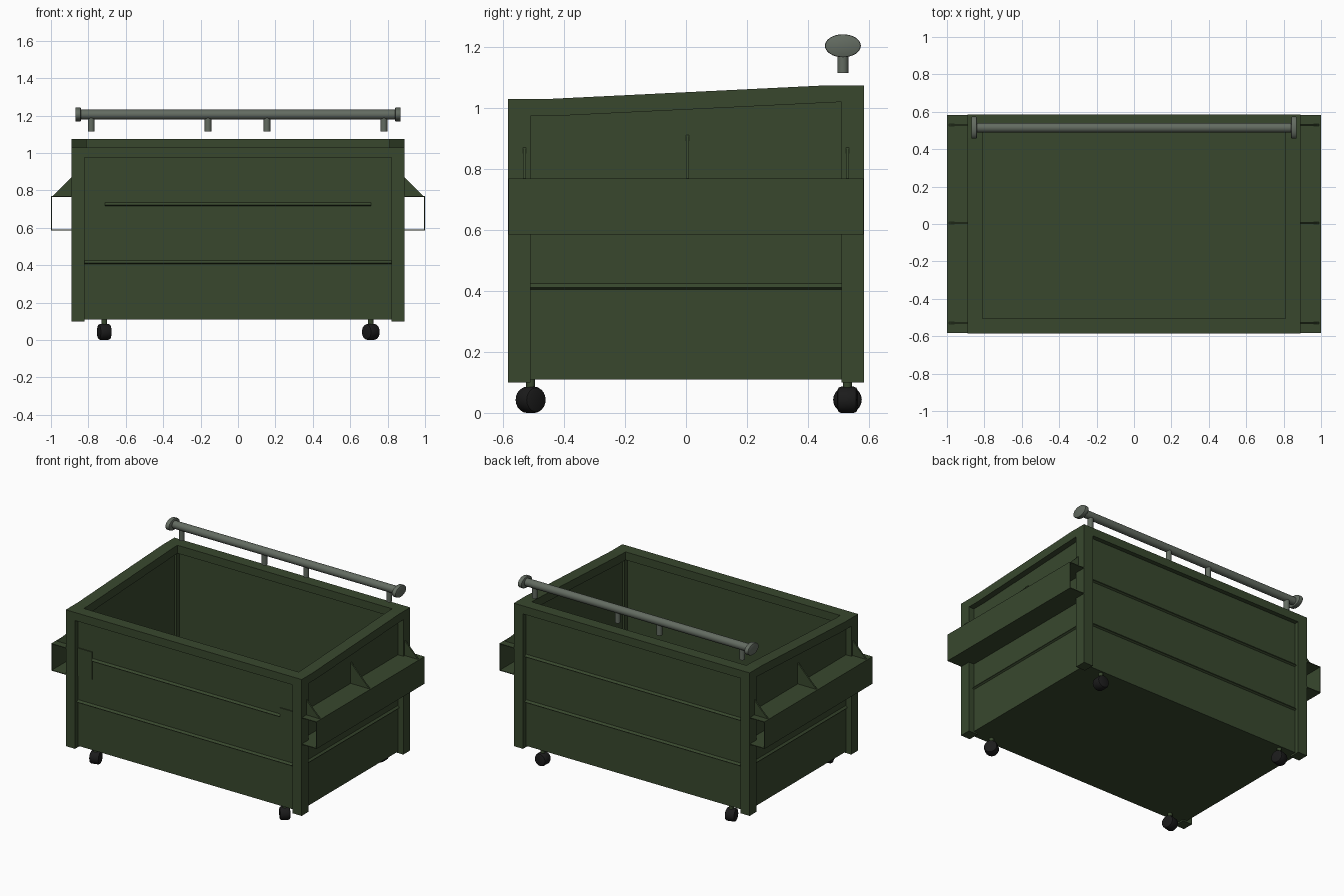
import bpy, bmesh, math
from mathutils import Matrix, Vector

if "Cube" in bpy.data.objects:
    bpy.data.objects.remove(bpy.data.objects["Cube"])


def material(name, rgb):
    m = bpy.data.materials.new(name)
    m.diffuse_color = (*rgb, 1)
    m.use_nodes = True
    m.node_tree.nodes["Principled BSDF"].inputs["Base Color"].default_value = m.diffuse_color
    return m


GREEN = material("dark green paint", (0.040, 0.064, 0.027))
GREY = material("grey metal", (0.125, 0.148, 0.120))
BLACK = material("black rubber", (0.011, 0.011, 0.011))


def finish(name, bm, mat, smooth=False):
    bmesh.ops.recalc_face_normals(bm, faces=bm.faces)
    me = bpy.data.meshes.new(name)
    bm.to_mesh(me)
    bm.free()
    me.materials.append(mat)
    ob = bpy.data.objects.new(name, me)
    bpy.context.collection.objects.link(ob)
    if smooth:
        bpy.ops.object.select_all(action='DESELECT')
        ob.select_set(True)
        bpy.context.view_layer.objects.active = ob
        bpy.ops.object.shade_smooth_by_angle(angle=math.radians(35))
    return ob


def box(name, x0, x1, y0, y1, z0, z1, mat=GREEN):
    bm = bmesh.new()
    bmesh.ops.create_cube(bm, size=1)
    for v in bm.verts:
        v.co = Vector((x1 if v.co.x > 0 else x0, y1 if v.co.y > 0 else y0, z1 if v.co.z > 0 else z0))
    return finish(name, bm, mat)


def prism(name, pts, offset, mat=GREEN):
    """Extrude a flat outline of 3D points by an offset vector."""
    bm = bmesh.new()
    f = bm.faces.new([bm.verts.new(p) for p in pts])
    ext = bmesh.ops.extrude_face_region(bm, geom=[f])
    bmesh.ops.translate(bm, vec=offset, verts=[g for g in ext['geom'] if isinstance(g, bmesh.types.BMVert)])
    return finish(name, bm, mat)


def cylinder(name, r, depth, matrix, mat, seg=24, bevel=0):
    bm = bmesh.new()
    bmesh.ops.create_cone(bm, cap_ends=True, segments=seg, radius1=r, radius2=r, depth=depth)
    if bevel:
        rims = [e for e in bm.edges if abs(e.verts[0].co.z - e.verts[1].co.z) < 1e-5]
        bmesh.ops.bevel(bm, geom=rims, offset=bevel, segments=2, profile=0.5, affect='EDGES')
    bmesh.ops.transform(bm, matrix=matrix, verts=bm.verts)
    return finish(name, bm, mat, True)


ROT_X = Matrix.Rotation(math.pi / 2, 4, 'Y')
X, Y = 0.89, 0.585          # outer frame
PX, PY = 0.85, 0.555        # recessed panels
T = 0.012                   # sheet thickness
ZF, ZB = 1.03, 1.075        # top of front and back rim
H = 0.055                   # rim height

# Floor, front and back sheets
box("floor", -PX, PX, -PY, PY, 0.11, 0.125)
box("front_panel", -PX, PX, -PY, -PY + T, 0.11, ZF - 0.02)
box("back_panel", -PX, PX, PY - T, PY, 0.11, ZB - 0.02)

# Top rim, front and back
box("front_rim", -X, X, -Y, -0.505, ZF - H, ZF)
box("back_rim", -X, X, 0.505, Y, ZB - H, ZB)

for s, side in ((-1, "left"), (1, "right")):
    # Sloping side rim and side sheet
    rim = [(-Y, ZF), (-0.46, ZF), (0.46, ZB), (Y, ZB), (Y, ZB - H), (0.5, ZB - H), (-0.42, ZF - H), (-Y, ZF - H)]
    prism(side + "_rim", [(s * 0.81, y, z) for y, z in rim], (s * 0.08, 0, 0))
    sheet = [(-PY, 0.11), (PY, 0.11), (PY, ZB - 0.03), (0.46, ZB - 0.03), (-0.46, ZF - 0.03), (-PY, ZF - 0.03)]
    prism(side + "_panel", [(s * PX, y, z) for y, z in sheet], (-s * T, 0, 0))

    # Corner posts
    xs = sorted((s * 0.82, s * X))
    box(side + "_front_post", *xs, -Y, -0.51, 0.10, ZF - 0.03)
    box(side + "_back_post", *xs, 0.51, Y, 0.10, ZB - 0.03)

    # Side rib
    prism(side + "_rib", [(s * PX, -0.51, 0.405), (s * (PX + 0.012), -0.51, 0.412), (s * PX, -0.51, 0.425)], (0, 1.02, 0))

    # Open-ended fork pocket as a thin bent channel
    t = 0.005
    ch = [(PX, 0.77), (1, 0.77), (1, 0.585), (PX, 0.585), (PX, 0.585 + t), (1 - t, 0.585 + t), (1 - t, 0.77 - t), (PX, 0.77 - t)]
    prism(side + "_fork_pocket", [(s * x, -0.583, z) for x, z in ch], (0, 1.166, 0))

    # Triangular gussets over the pocket
    for y in (-0.53, 0.005, 0.53):
        prism(side + "_gusset", [(s * PX, y - 0.005, 0.768), (s * 0.992, y - 0.005, 0.768), (s * PX, y - 0.005, 0.912)], (0, 0.01, 0))

    # Reinforcing plate on the front sheet
    box(side + "_front_plate", *sorted((s * 0.71, s * 0.825)), -PY - 0.006, -PY + 0.002, 0.59, 0.78)

# Horizontal ribs on the front and back sheets
for s, side in ((-1, "front"), (1, "back")):
    for z, w in ((0.415, 0.82), (0.725, 0.71 if s < 0 else 0.82)):
        prism(side + "_rib", [(-w, s * PY, z - 0.01), (-w, s * (PY + 0.012), z - 0.003), (-w, s * PY, z + 0.01)], (2 * w, 0, 0))

# Hinge rail with oval end caps and short pegs
RY, RZ = 0.515, 1.205
cylinder("hinge_rail", 0.026, 1.70, Matrix.Translation((0, RY, RZ)) @ ROT_X, GREY)
for s in (-1, 1):
    squash = Matrix.Diagonal((1, 1, 0.64, 1))
    cylinder("rail_end_cap", 0.059, 0.03, Matrix.Translation((s * 0.855, RY, RZ)) @ squash @ ROT_X, GREY, 32, 0.006)
for x in (-0.785, -0.16, 0.155, 0.78):
    cylinder("rail_peg", 0.018, 0.075, Matrix.Translation((x, RY, 1.1525)), GREY, 16)

# Swivelled casters
for x, y, a in ((-0.715, -0.51, 15), (0.71, -0.51, 38), (-0.715, 0.53, 15), (0.71, 0.53, 88)):
    turn = Matrix.Translation((x, y, 0.043)) @ Matrix.Rotation(math.radians(a), 4, 'Z') @ ROT_X
    cylinder("caster_wheel", 0.043, 0.066, turn, BLACK, 20, 0.012)
    cylinder("caster_stem", 0.015, 0.05, Matrix.Translation((x, y, 0.092)), GREEN, 12)
